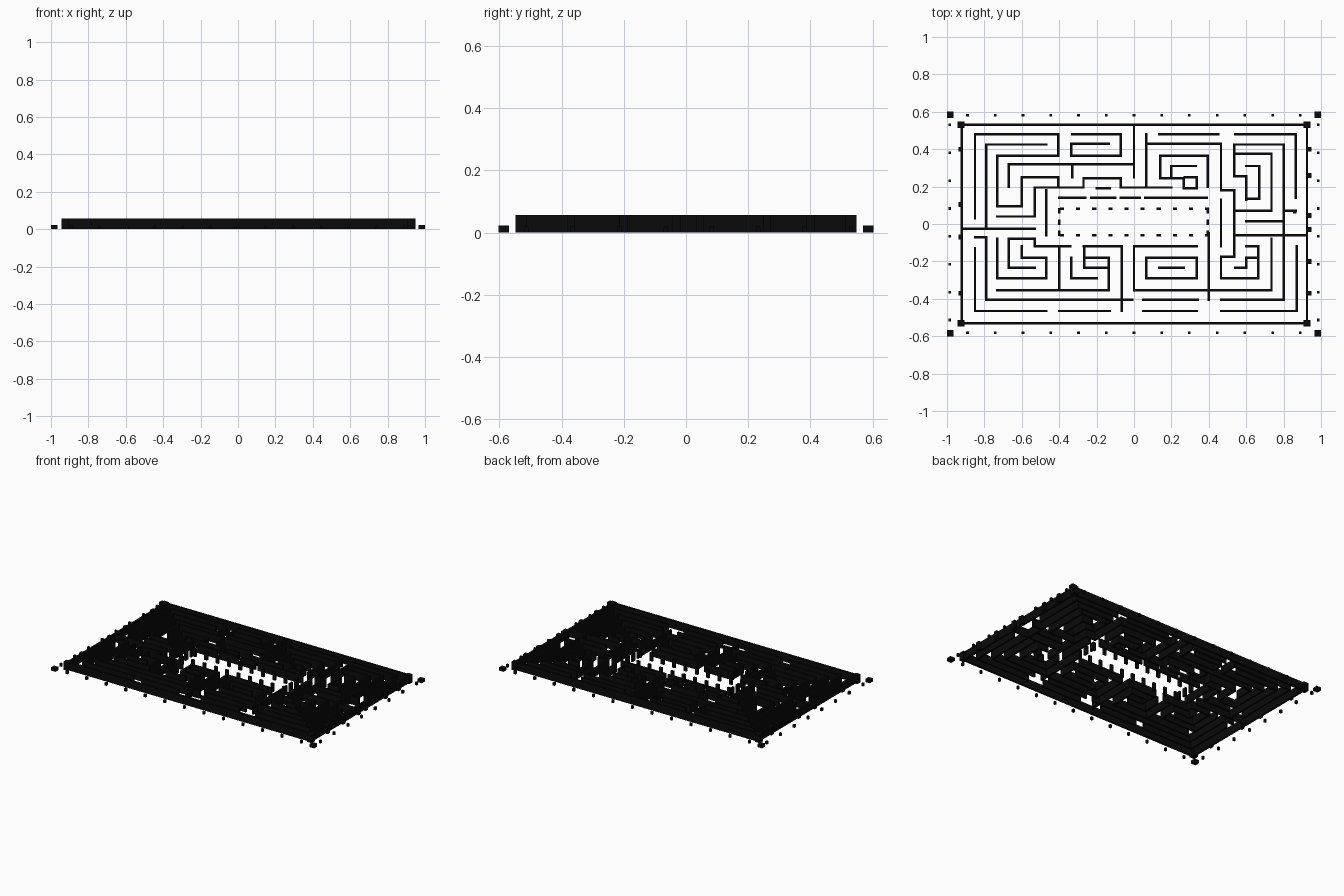
import bpy, bmesh
from mathutils import Matrix

black = bpy.data.materials.new("black")
black.diffuse_color = (0.003, 0.003, 0.003, 1)
T, H = 0.013, 0.056          # wall thickness and height


def make(name, boxes):
    """boxes: (centre x, centre y, size x, size y, height) standing on z = 0"""
    bm = bmesh.new()
    for x, y, sx, sy, h in boxes:
        m = Matrix.Translation((x, y, h / 2)) @ Matrix.Diagonal((sx, sy, h, 1))
        bmesh.ops.create_cube(bm, size=1, matrix=m)
    me = bpy.data.meshes.new(name)
    bm.to_mesh(me)
    bm.free()
    me.materials.append(black)
    ob = bpy.data.objects.new(name, me)
    bpy.context.collection.objects.link(ob)


def walls(name, paths):
    """paths in hundredths of a unit, axis-aligned wall runs"""
    out = []
    for p in paths:
        for (a, b), (c, d) in zip(p, p[1:]):
            out.append(((a + c) / 200, (b + d) / 200,
                        abs(a - c) / 100 + T, abs(b - d) / 100 + T, H))
    make(name, out)


walls("outer_wall", [[(-92, 53), (92.5, 53), (92.5, -53), (-92, -53), (-92, 53)]])

walls("back_left_walls", [
    [(-85, 3), (-85, 48), (-40.5, 48), (-40.5, 36.5), (-73, 36.5), (-73, 9.5), (-60, 9.5), (-60, 25),
     (-40.5, 25), (-40.5, 19.5), (-27, 19.5), (-27, 24.5), (-7, 24.5), (-7, 19.5), (6.5, 19.5)],
    [(-47, 42.5), (-79, 42.5), (-79, -2.5)],
    [(0, 32), (-67, 32), (-67, 20)],
    [(-33, 32), (-33, 25)],
    [(0, 53), (0, 25)],
    [(-33, 48), (-7, 48), (-7, 36.5), (-33.5, 36.5), (-33.5, 43), (-13.5, 43)],
    [(-41, 19.5), (-53, 19.5), (-53, 4), (-73, 4)],
    [(-92, -2.5), (-53, -2.5)],
    [(-47, 18), (-47, -6)],
    [(-20, 19), (-13, 19)],
    [(-40, 14), (-26, 14)], [(-23, 14), (-10, 14)], [(-7, 14), (3, 14)],
])

walls("back_right_walls", [
    [(6.5, 48), (6.5, 20)],
    [(13.5, 48), (45, 48)],
    [(6.5, 43), (46.5, 43), (46.5, 19)],
    [(14, 24.5), (14, 36.5), (39.5, 36.5), (39.5, 20)],
    [(14, 24.5), (26.5, 24.5), (26.5, 19), (33.5, 19), (33.5, 24.5)],
    [(20, 25), (20, 31), (26.5, 31)],
    [(26.5, 31), (33, 31)],
    [(27, 25), (33.5, 25)],
    [(7, 19.5), (20, 19.5)],
    [(6, 14), (39, 14)],
    [(54, 48), (86.5, 48), (86.5, 14)],
    [(54, 42.5), (80, 42.5), (80, -40.5)],
    [(53.5, 42.5), (53.5, 25.5), (60, 25.5), (60, 13)],
    [(54, 37.5), (73.5, 37.5), (73.5, 7), (55, 7)],
    [(60, 31), (67, 31), (67, 13.5), (60, 13.5)],
    [(46.5, 18), (53.5, 18), (53.5, -17.5), (46.5, -17.5), (46.5, -29),
     (66.5, -29), (66.5, -12), (60, -12)],
    [(60, 1.5), (80, 1.5)], [(80, 7), (86.5, 7)],
    [(53.5, -6), (92, -6)],
    [(46.5, 13), (46.5, -12)],
])

walls("front_left_walls", [
    [(-85, -7), (-79, -7), (-79, -40.5), (-1, -40.5)],
    [(-85, -13), (-85, -46.5), (-47, -46.5)],
    [(-40, -46.5), (-13, -46.5)],
    [(-73, -8), (-73, -29), (-47, -29), (-47, -18), (-60, -18), (-60, -12)],
    [(-53, -23.5), (-67, -23.5), (-67, -8), (-53, -8), (-53, -12), (-34, -12)],
    [(-40, -12), (-40, -35)],
    [(-73, -35.5), (-13.5, -35.5), (-13.5, -23.5), (-26.5, -23.5), (-26.5, -13)],
    [(-33.5, -18), (-33.5, -29), (-20, -29)],
    [(-27, -12), (-6.5, -12), (-6.5, -46.5)],
    [(-26.5, -18), (-13.5, -18), (-13.5, -23.5)],
])

walls("front_right_walls", [
    [(20, -12), (0, -12), (0, -35.5), (44, -35.5)],
    [(20, -12), (33.5, -12)],
    [(33.5, -18), (6.5, -18), (6.5, -29), (33.5, -29), (33.5, -18)],
    [(13.5, -23.5), (26.5, -23.5)],
    [(40, -5), (40, -40.5)],
    [(5, -40.5), (34, -40.5)], [(5, -46.5), (33.5, -46.5)],
    [(40, -35.5), (73.5, -35.5), (73.5, -8)],
    [(46.5, -40.5), (80, -40.5)],
    [(46.5, -46.5), (87, -46.5), (87, -12)],
    [(60, -18), (60, -23.5), (54, -23.5)],
    [(60, -18), (66, -18)],
])

# dashed court in the middle
court = []
for i in range(10):
    x = -0.385 + 0.0862 * i
    court += [(x, y, 0.022, T, H) for y in (0.082, -0.06)]
for x in (-0.4, 0.395):
    court += [(x, y, T, 0.03, H) for y in (0.07, 0.01, -0.05)]
make("centre_court", court)

# square towers on the outer wall
towers = [(sx * 0.925, sy * 0.53, 0.036, 0.036, H) for sx in (-1, 1) for sy in (-1, 1)]
towers += [(-0.927, y, 0.022, 0.026, H) for y in (0.4, 0.105, -0.07, -0.37)]
towers += [(0.935, y, 0.026, 0.026, H) for y in (0.4, 0.26, 0.045, -0.03, -0.2, -0.37)]
towers.append((0.86, 0.065, 0.02, 0.016, H))
make("wall_towers", towers)

# low boundary posts, larger at the corners
posts = [(sx * 0.982, sy * 0.585, 0.034, 0.034, 0.022) for sx in (-1, 1) for sy in (-1, 1)]
for i in range(13):
    posts += [(-0.89 + 0.1483 * i, y, 0.014, 0.014, 0.02) for y in (-0.582, 0.582)]
for i in range(8):
    posts += [(x, 0.53 - 0.149 * i, 0.014, 0.014, 0.02) for x in (-0.985, 0.985)]
make("boundary_posts", posts)
